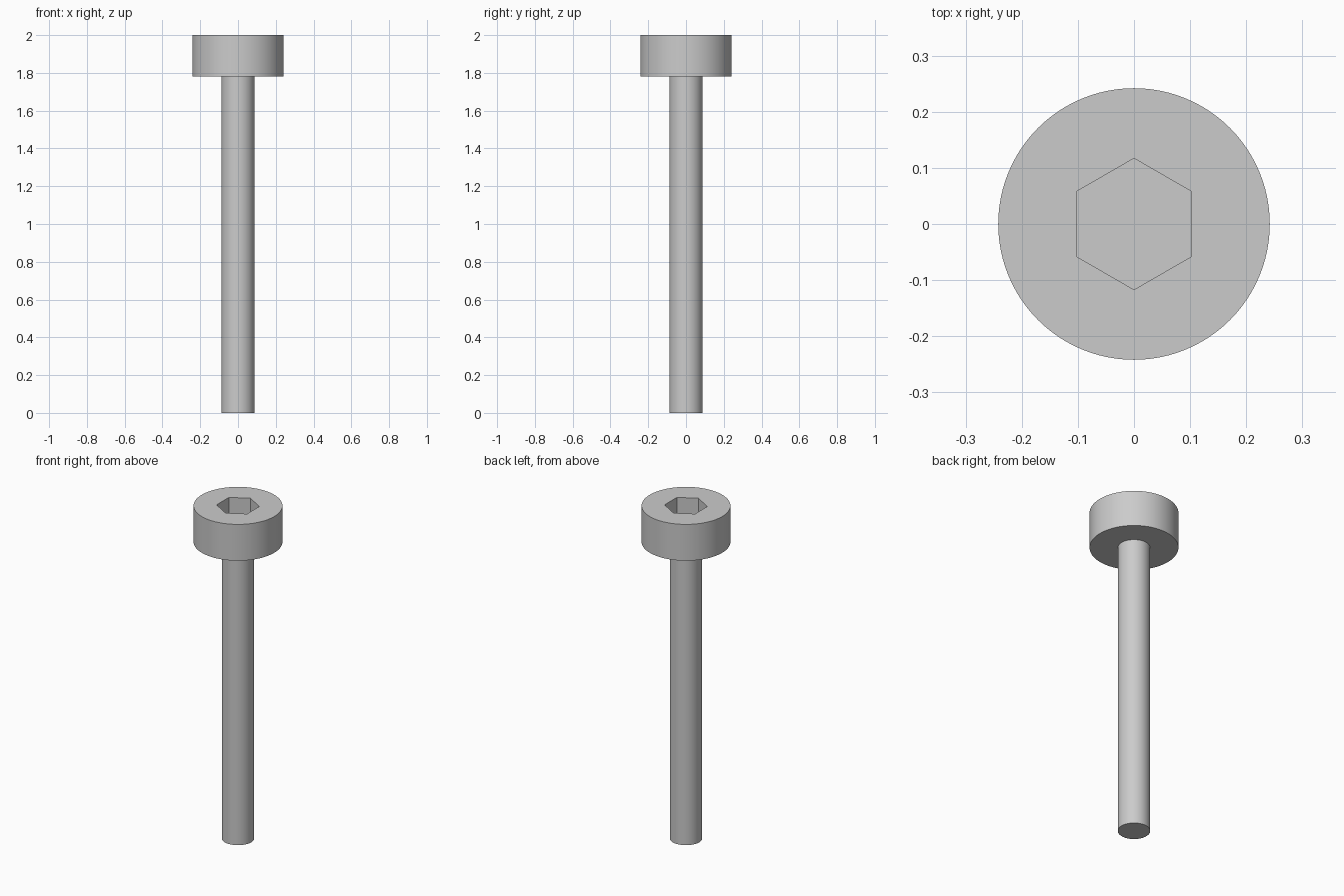
import bpy
import math

if "Cube" in bpy.data.objects:
    bpy.data.objects.remove(bpy.data.objects["Cube"], do_unlink=True)

HEAD_R, SHAFT_R, HEX_R = 0.242, 0.088, 0.117
HEAD_BOTTOM, TOP, SOCKET_DEPTH = 1.782, 2.0, 0.12

# Plain grey metal
grey = bpy.data.materials.new("grey metal")
grey.use_nodes = True
colour = (0.6, 0.6, 0.6, 1)
grey.diffuse_color = colour
grey.node_tree.nodes["Principled BSDF"].inputs["Base Color"].default_value = colour


def prism(name, radius, z0, z1, sides, turn=0.0):
    """Upright prism or cylinder between two heights."""
    bpy.ops.mesh.primitive_cylinder_add(
        vertices=sides, radius=radius, depth=z1 - z0,
        location=(0, 0, (z0 + z1) / 2), rotation=(0, 0, turn))
    obj = bpy.context.object
    obj.name = name
    obj.data.materials.append(grey)
    return obj


def smooth(obj):
    bpy.ops.object.select_all(action='DESELECT')
    obj.select_set(True)
    bpy.context.view_layer.objects.active = obj
    bpy.ops.object.shade_smooth_by_angle(angle=math.radians(30))


# Shaft
shaft = prism("shaft", SHAFT_R, 0, HEAD_BOTTOM + 0.01, 96)
smooth(shaft)

# Head with a hexagonal socket, corners pointing to front and back
head = prism("head", HEAD_R, HEAD_BOTTOM, TOP, 96)
cutter = prism("socket_cutter", HEX_R, TOP - SOCKET_DEPTH, TOP + 0.1, 6)
cutter.hide_render = True
cut = head.modifiers.new("socket", 'BOOLEAN')
cut.operation = 'DIFFERENCE'
cut.solver = 'EXACT'
cut.object = cutter
bpy.context.view_layer.objects.active = head
bpy.ops.object.modifier_apply(modifier=cut.name)
bpy.data.objects.remove(cutter, do_unlink=True)
smooth(head)
